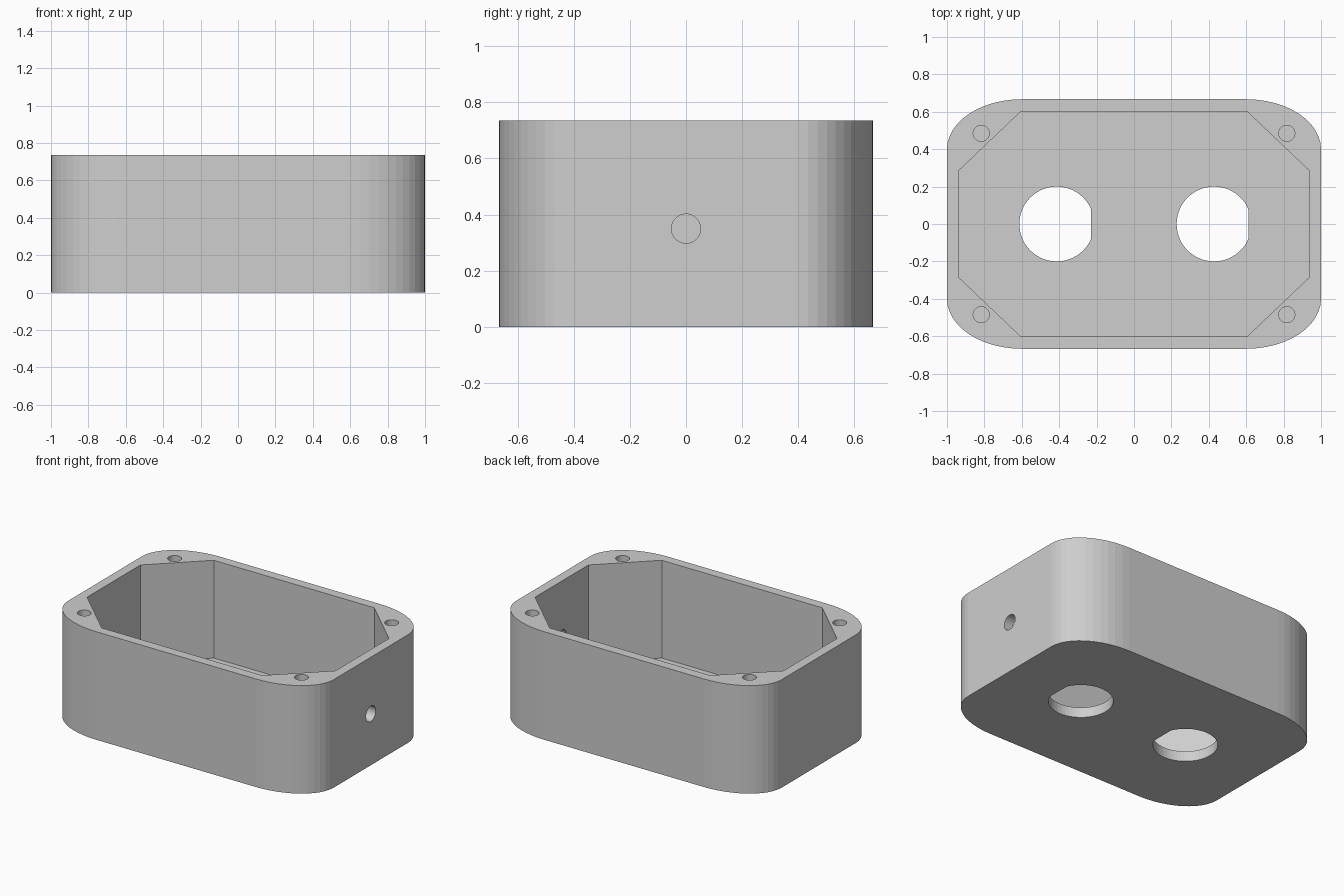
import bpy
import bmesh
from math import sin, cos, pi, sqrt, asin
from mathutils import Matrix

cube = bpy.data.objects.get("Cube")
if cube:
    bpy.data.objects.remove(cube, do_unlink=True)

HEIGHT = 0.735
FLOOR = 0.07
HALF_X, HALF_Y = 1.0, 0.667

grey = bpy.data.materials.new("light grey")
grey.use_nodes = True
COLOUR = (0.62, 0.62, 0.62, 1)
grey.diffuse_color = COLOUR
grey.node_tree.nodes["Principled BSDF"].inputs["Base Color"].default_value = COLOUR


def prism(name, outline, low, high, matrix=None):
    """Extrude a flat outline from low to high along z."""
    bm = bmesh.new()
    face = bm.faces.new([bm.verts.new((x, y, low)) for x, y in outline])
    top = bmesh.ops.extrude_face_region(bm, geom=[face])["geom"]
    moved = [v for v in top if isinstance(v, bmesh.types.BMVert)]
    bmesh.ops.translate(bm, verts=moved, vec=(0, 0, high - low))
    bmesh.ops.recalc_face_normals(bm, faces=bm.faces)
    if matrix:
        bm.transform(matrix)
    mesh = bpy.data.meshes.new(name)
    bm.to_mesh(mesh)
    bm.free()
    mesh.materials.append(grey)
    obj = bpy.data.objects.new(name, mesh)
    bpy.context.collection.objects.link(obj)
    return obj


def circle(cx, cy, r, start=0.0, end=2 * pi, steps=48):
    return [(cx + r * cos(start + (end - start) * i / steps),
             cy + r * sin(start + (end - start) * i / steps)) for i in range(steps)]


def cut(body, cutter):
    """Subtract the cutter from the body and discard it."""
    mod = body.modifiers.new("cut", "BOOLEAN")
    mod.operation = "DIFFERENCE"
    mod.solver = "EXACT"
    mod.object = cutter
    bpy.context.view_layer.update()
    bpy.context.view_layer.objects.active = body
    bpy.ops.object.modifier_apply(modifier=mod.name)
    bpy.data.objects.remove(cutter, do_unlink=True)


# Outer shell with stretched round corners
RX, RY, STEPS = 0.4, 0.267, 12
outline = []
for quarter, (sx, sy) in enumerate([(1, 1), (-1, 1), (-1, -1), (1, -1)]):
    for i in range(STEPS + 1):
        a = (quarter + i / STEPS) * pi / 2
        outline.append((sx * (HALF_X - RX) + RX * cos(a),
                        sy * (HALF_Y - RY) + RY * sin(a)))
box = prism("enclosure_box", outline, 0, HEIGHT)

# Cavity with chamfered corners
IX, IY, CX, CY = 0.935, 0.602, 0.604, 0.287
cavity = [(IX, CY), (CX, IY), (-CX, IY), (-IX, CY),
          (-IX, -CY), (-CX, -IY), (CX, -IY), (IX, -CY)]
cut(box, prism("cavity_cutter", cavity, FLOOR, HEIGHT + 0.2))

# Round floor openings, each with a flat on the +x side
R, FLAT = 0.2, 0.183
half = asin(sqrt(R * R - FLAT * FLAT) / R)
for cx in (-0.413, 0.428):
    opening = circle(cx, 0, R, half, 2 * pi - half)
    opening.append((cx + FLAT, -R * sin(half)))
    cut(box, prism("opening_cutter", opening, -0.1, FLOOR + 0.1))

# Blind screw holes in the corners
for sx in (-1, 1):
    for sy in (-1, 1):
        hole = circle(sx * 0.817, sy * 0.485, 0.043, steps=32)
        cut(box, prism("screw_cutter", hole, HEIGHT - 0.35, HEIGHT + 0.1))

# Cable hole through the +x wall
turn = Matrix.Translation((0, 0, 0.35)) @ Matrix.Rotation(pi / 2, 4, "Y")
cut(box, prism("cable_cutter", circle(0, 0, 0.052), 0.85, 1.1, turn))
